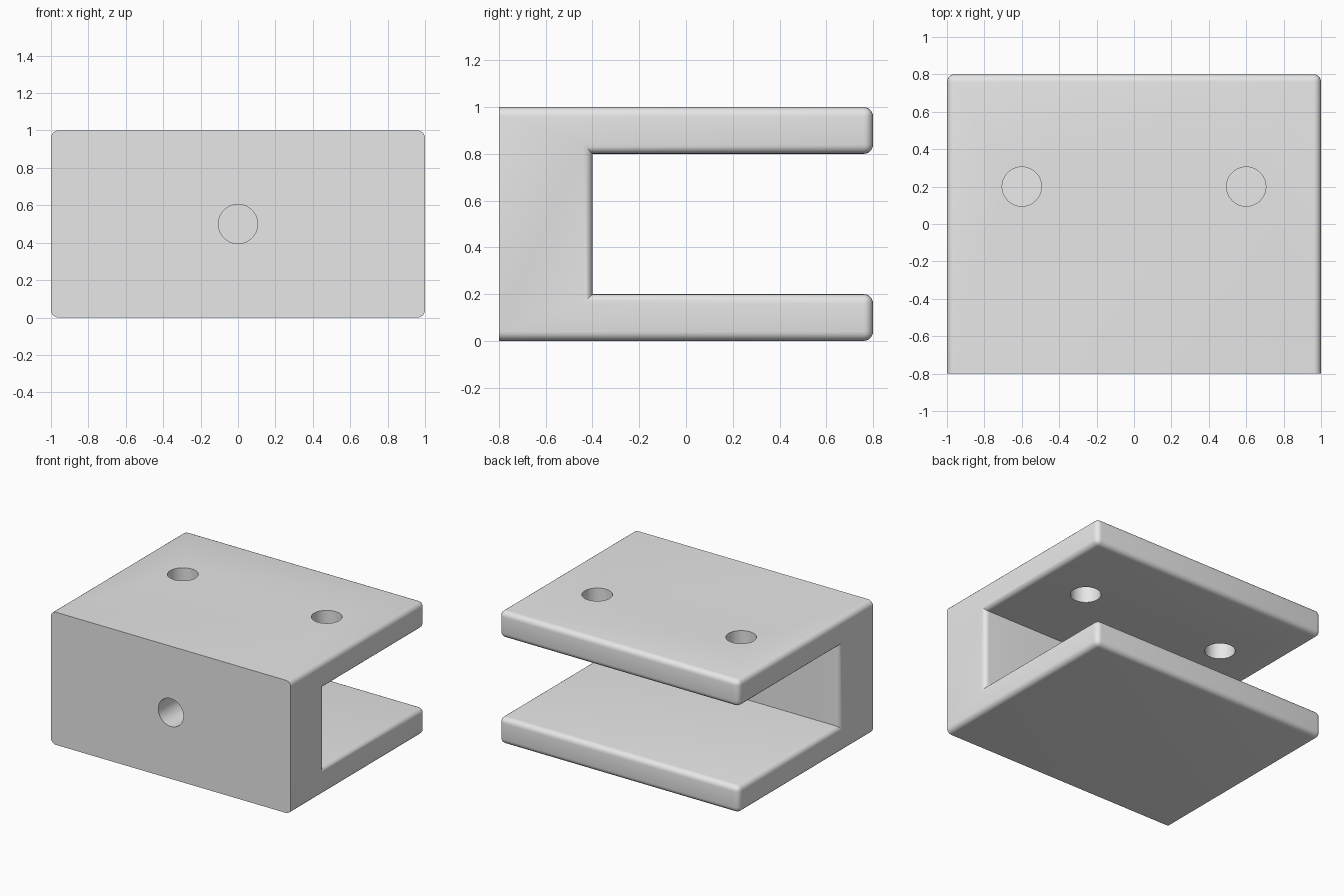
import bpy
import bmesh
from math import radians
from mathutils import Matrix, Vector

cube = bpy.data.objects.get("Cube")
if cube:
    bpy.data.objects.remove(cube, do_unlink=True)

HALF_WIDTH, FRONT, BACK, HEIGHT = 1.0, -0.8, 0.8, 1.0
WALL_BACK, PLATE = -0.4, 0.2
HOLE_RADIUS, ROUNDING = 0.105, 0.04

grey = bpy.data.materials.new("grey metal")
grey.use_nodes = True
grey.diffuse_color = (0.8, 0.8, 0.8, 1)
grey.node_tree.nodes["Principled BSDF"].inputs["Base Color"].default_value = grey.diffuse_color


def make_object(name, bm):
    mesh = bpy.data.meshes.new(name)
    bm.to_mesh(mesh)
    bm.free()
    mesh.materials.append(grey)
    obj = bpy.data.objects.new(name, mesh)
    bpy.context.collection.objects.link(obj)
    return obj


def hole_cutter(name, centre, depth, rotation):
    bm = bmesh.new()
    bmesh.ops.create_cone(bm, cap_ends=True, segments=48, radius1=HOLE_RADIUS,
                          radius2=HOLE_RADIUS, depth=depth,
                          matrix=Matrix.Translation(centre) @ rotation)
    cutter = make_object(name, bm)
    cutter.hide_render = True
    cutter.hide_set(True)
    return cutter


# C-shaped side profile extruded across the width
profile = [(FRONT, 0), (BACK, 0), (BACK, PLATE), (WALL_BACK, PLATE),
           (WALL_BACK, HEIGHT - PLATE), (BACK, HEIGHT - PLATE),
           (BACK, HEIGHT), (FRONT, HEIGHT)]
bm = bmesh.new()
side = bm.faces.new([bm.verts.new((-HALF_WIDTH, y, z)) for y, z in profile])
extruded = bmesh.ops.extrude_face_region(bm, geom=[side])["geom"]
bmesh.ops.translate(bm, vec=Vector((2 * HALF_WIDTH, 0, 0)),
                    verts=[v for v in extruded if isinstance(v, bmesh.types.BMVert)])
bmesh.ops.recalc_face_normals(bm, faces=bm.faces)

# Round every outer edge except those around the flat front
rounded = [e for e in bm.edges if e.is_convex
           and not all(abs(v.co.y - FRONT) < 0.001 for v in e.verts)]
bmesh.ops.bevel(bm, geom=rounded, offset=ROUNDING, offset_type='OFFSET',
                segments=5, profile=0.5, affect='EDGES', clamp_overlap=True)
bracket = make_object("bracket_body", bm)

# Two holes through the upper plate and a blind hole in the front
cutters = [hole_cutter(f"{label}_hole_cutter", (x, 0.2, HEIGHT - PLATE / 2),
                       2 * PLATE, Matrix())
           for label, x in (("left", 0.6), ("right", -0.6))]
cutters.append(hole_cutter("front_hole_cutter", (0, FRONT, HEIGHT / 2), 0.6,
                           Matrix.Rotation(radians(90), 4, 'X')))
for cutter in cutters:
    cut = bracket.modifiers.new(cutter.name, 'BOOLEAN')
    cut.operation = 'DIFFERENCE'
    cut.solver = 'EXACT'
    cut.object = cutter

# Apply the cuts, remove the cutters and smooth the roundings
bpy.ops.object.select_all(action='DESELECT')
bracket.select_set(True)
bpy.context.view_layer.objects.active = bracket
for cutter in cutters:
    bpy.ops.object.modifier_apply(modifier=cutter.name)
    bpy.data.objects.remove(cutter, do_unlink=True)
bpy.ops.object.shade_smooth_by_angle(angle=radians(30))
